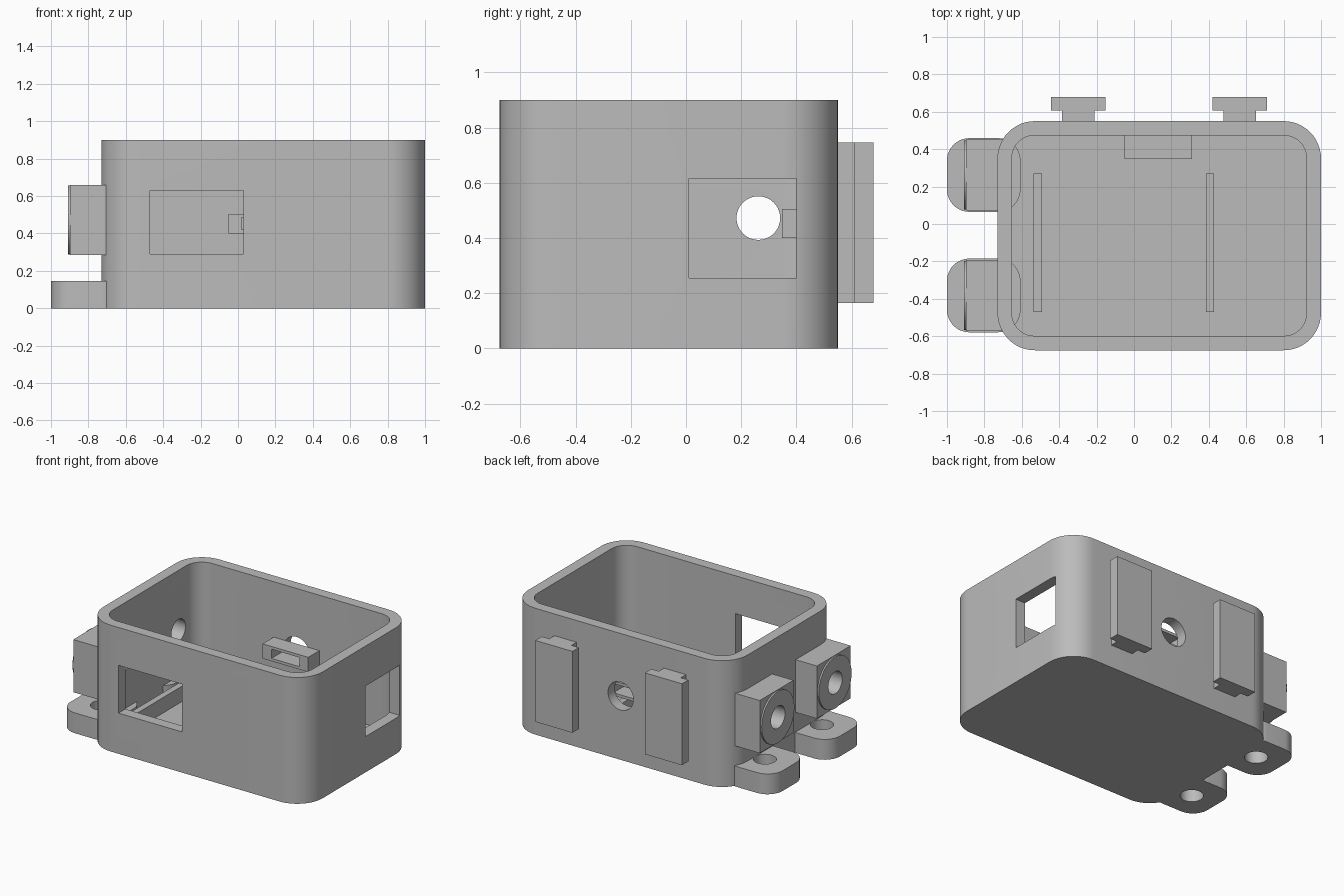
import bpy, bmesh, math
from mathutils import Matrix

cube = bpy.data.objects.get("Cube")
if cube:
    bpy.data.objects.remove(cube, do_unlink=True)

grey = bpy.data.materials.new("plain grey")
grey.use_nodes = True
colour = (0.5, 0.5, 0.5, 1)
grey.diffuse_color = colour
grey.node_tree.nodes["Principled BSDF"].inputs["Base Color"].default_value = colour


def finish(name, bm):
    bmesh.ops.recalc_face_normals(bm, faces=bm.faces)
    mesh = bpy.data.meshes.new(name)
    bm.to_mesh(mesh)
    bm.free()
    mesh.materials.append(grey)
    obj = bpy.data.objects.new(name, mesh)
    bpy.context.collection.objects.link(obj)
    return obj


def block(name, xs, ys, zs, radius=0):
    """Box between limits, with optional rounded vertical corners."""
    bm = bmesh.new()
    pts = []
    for cx, cy, start in ((xs[1], ys[1], 0), (xs[0], ys[1], 1),
                          (xs[0], ys[0], 2), (xs[1], ys[0], 3)):
        sx = 1 if cx == xs[1] else -1
        sy = 1 if cy == ys[1] else -1
        steps = 12 if radius else 0
        for i in range(steps + 1):
            a = (start + i / max(steps, 1)) * math.pi / 2
            pts.append((cx - sx * radius + radius * math.cos(a),
                        cy - sy * radius + radius * math.sin(a), zs[0]))
    face = bm.faces.new([bm.verts.new(p) for p in pts])
    top = bmesh.ops.extrude_face_region(bm, geom=[face])["geom"]
    verts = [v for v in top if isinstance(v, bmesh.types.BMVert)]
    bmesh.ops.translate(bm, verts=verts, vec=(0, 0, zs[1] - zs[0]))
    return finish(name, bm)


def cylinder(name, centre, radius, length, axis):
    bm = bmesh.new()
    turn = {"X": Matrix.Rotation(math.pi / 2, 4, "Y"),
            "Y": Matrix.Rotation(math.pi / 2, 4, "X"),
            "Z": Matrix.Identity(4)}[axis]
    bmesh.ops.create_cone(bm, cap_ends=True, segments=48, radius1=radius,
                          radius2=radius, depth=length,
                          matrix=Matrix.Translation(centre) @ turn)
    return finish(name, bm)


def cut(obj, cutters):
    for c in cutters:
        mod = obj.modifiers.new("cut", "BOOLEAN")
        mod.operation = "DIFFERENCE"
        mod.solver = "EXACT"
        mod.object = c
        c.hide_render = True
    bpy.context.view_layer.update()
    baked = bpy.data.meshes.new_from_object(
        obj.evaluated_get(bpy.context.evaluated_depsgraph_get()))
    obj.modifiers.clear()
    obj.data = baked


sides = {"back": 0.262, "front": -0.382}
parts, cutters = [], []

# Openings
cavity = block("cavity_cutter", (-0.653, 0.922), (-0.598, 0.473), (0.08, 1), 0.12)
front_window = block("front_window_cutter", (-0.47, 0.03), (-0.8, -0.5), (0.29, 0.63))
side_window = block("side_window_cutter", (0.8, 1.1), (0.01, 0.4), (0.255, 0.615))
back_hole = cylinder("back_hole_cutter", (0.13, 0.55, 0.455), 0.1, 0.3, "Y")
cutters += [cavity, front_window, side_window, back_hole]
bores = {}
for side, y in sides.items():
    bores[side] = cylinder(side + "_bore_cutter", (-0.8, y, 0.472), 0.079, 0.6, "X")
    cutters.append(bores[side])

# Open-topped case with rounded corners
case = block("case", (-0.73, 1), (-0.675, 0.55), (0, 0.9), 0.2)
cut(case, list(cutters))
parts.append(case)

# Side bosses with raised round faces, and mounting lugs below them
for side, y in sides.items():
    boss = block(side + "_boss", (-0.898, -0.665), (y - 0.19, y + 0.19), (0.285, 0.66))
    face = cylinder(side + "_boss_face", (-0.9, y, 0.472), 0.184, 0.018, "X")
    for obj in (boss, face):
        cut(obj, [bores[side]])
    lug = block(side + "_lug", (-1, -0.607), (y - 0.197, y + 0.197), (0, 0.145), 0.12)
    hole = cylinder(side + "_lug_cutter", (-0.805, y, 0.07), 0.075, 0.4, "Z")
    cut(lug, [hole])
    cutters.append(hole)
    parts += [boss, face, lug]

# T-shaped rails on the back
for name, x in (("left", 0.565), ("right", -0.298)):
    parts.append(block(name + "_rail_neck", (x - 0.087, x + 0.087), (0.54, 0.615), (0.165, 0.745)))
    parts.append(block(name + "_rail_plate", (x - 0.146, x + 0.146), (0.608, 0.68), (0.165, 0.745)))

# Ribs on the floor
for name, x in (("left", 0.407), ("right", -0.515)):
    parts.append(block(name + "_floor_rib", (x - 0.022, x + 0.022), (-0.47, 0.27), (0.07, 0.19)))

# Slotted bracket inside the back wall
bracket = block("bracket", (-0.05, 0.31), (0.348, 0.475), (0.4, 0.505))
slot = block("slot_cutter", (0.02, 0.24), (0.3, 0.6), (0.42, 0.485))
cut(bracket, [slot])
cutters.append(slot)
parts.append(bracket)

for c in cutters:
    bpy.data.objects.remove(c, do_unlink=True)

# Smooth the round surfaces, keeping edges sharp
bpy.ops.object.select_all(action="DESELECT")
for p in parts:
    p.select_set(True)
bpy.context.view_layer.objects.active = parts[0]
bpy.ops.object.shade_smooth_by_angle(angle=math.radians(30))
